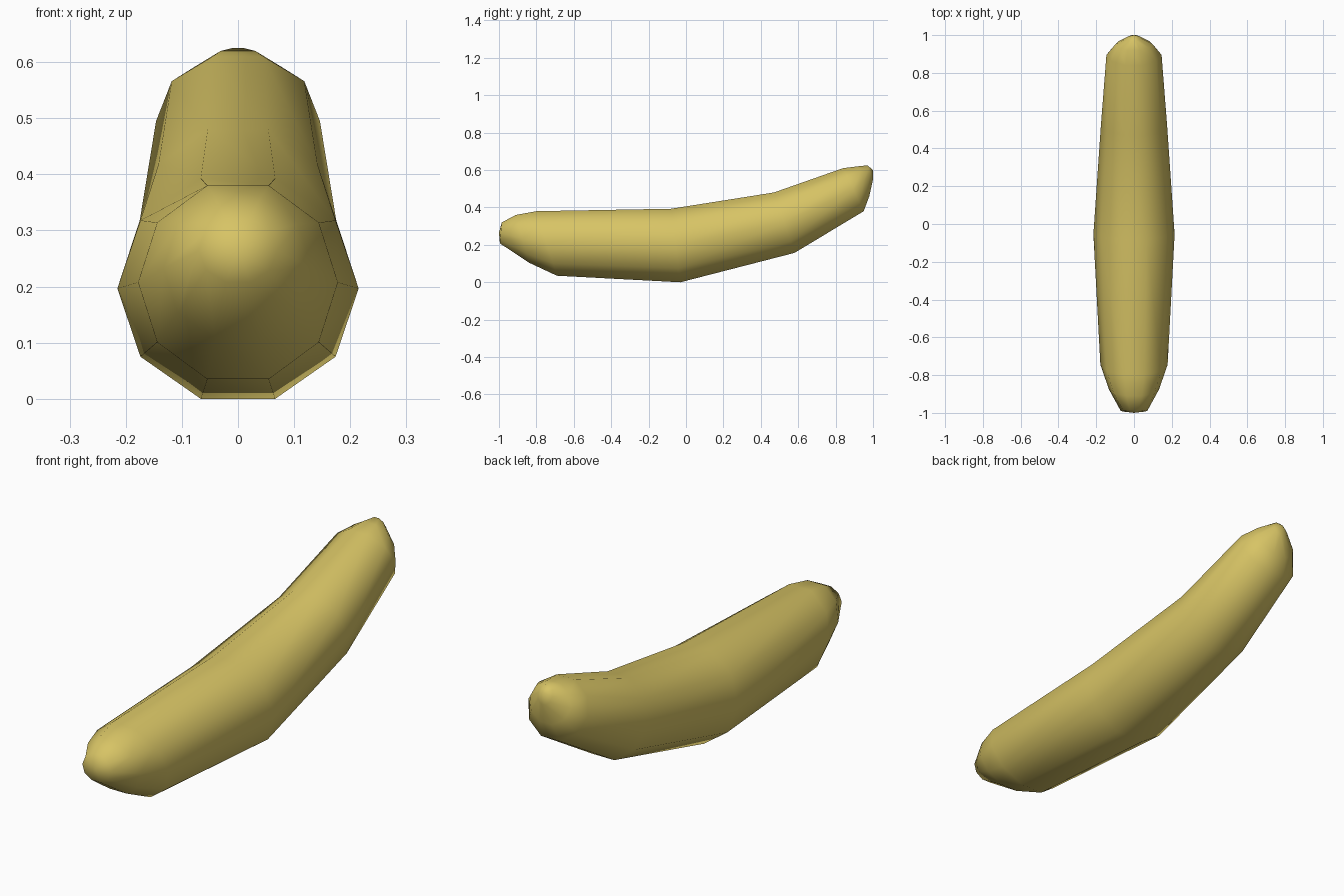
import bpy, bmesh, math
from mathutils import Vector

if "Cube" in bpy.data.objects:
    bpy.data.objects.remove(bpy.data.objects["Cube"])

SIDES = 10
# Cross-sections: top (y, z), bottom (y, z), half width
RINGS = [
    ((-0.985, 0.32), (-0.995, 0.208), 0.07),
    ((-0.91, 0.36), (-0.84, 0.105), 0.133),
    ((-0.80, 0.38), (-0.69, 0.035), 0.178),
    ((-0.08, 0.393), (-0.03, 0.0), 0.215),
    ((0.47, 0.48), (0.58, 0.157), 0.175),
    ((0.84, 0.61), (0.95, 0.38), 0.146),
    ((0.92, 0.62), (0.98, 0.46), 0.10),
    ((0.97, 0.625), (1.0, 0.55), 0.035),
]

skin = bpy.data.materials.new("banana yellow")
skin.diffuse_color = (0.68, 0.55, 0.13, 1)
skin.use_nodes = True
skin.node_tree.nodes["Principled BSDF"].inputs["Base Color"].default_value = skin.diffuse_color

# Loft the curved fruit through the cross-sections
bm = bmesh.new()
loops = []
for top, bottom, width in RINGS:
    t, b = Vector((0, *top)), Vector((0, *bottom))
    mid, up = (t + b) / 2, (t - b) / 2 / math.sin(math.radians(72))
    loop = []
    for i in range(SIDES):
        a = 2 * math.pi * i / SIDES
        loop.append(bm.verts.new(mid + Vector((width * math.cos(a), 0, 0)) + up * math.sin(a)))
    loops.append(loop)
for p, q in zip(loops, loops[1:]):
    for i in range(SIDES):
        j = (i + 1) % SIDES
        bm.faces.new((p[i], p[j], q[j], q[i]))

# Rounded ends closed with fans
for loop, pole in ((loops[0], (0, -1.0, 0.265)), (loops[-1], (0, 1.0, 0.60))):
    v = bm.verts.new(pole)
    for i in range(SIDES):
        bm.faces.new((loop[i], loop[(i + 1) % SIDES], v))
bmesh.ops.recalc_face_normals(bm, faces=bm.faces)
for f in bm.faces:
    f.smooth = True

mesh = bpy.data.meshes.new("banana")
bm.to_mesh(mesh)
bm.free()
mesh.materials.append(skin)
bpy.context.collection.objects.link(bpy.data.objects.new("banana", mesh))
